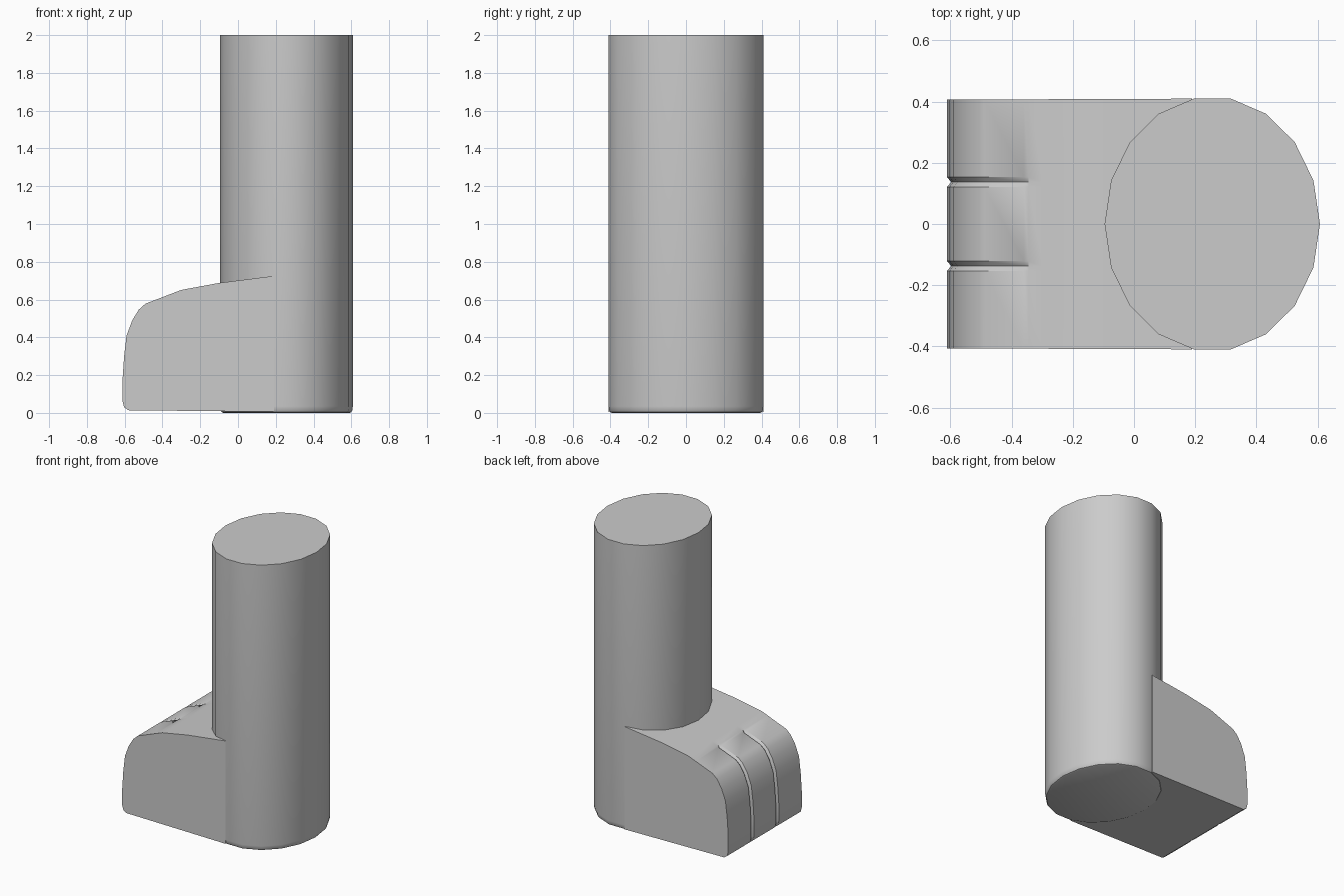
import bpy
import bmesh
from math import cos, sin, radians
from mathutils import Vector

cube = bpy.data.objects.get("Cube")
if cube:
    bpy.data.objects.remove(cube, do_unlink=True)

grey = bpy.data.materials.new("plain grey")
grey.use_nodes = True
colour = (0.6, 0.6, 0.6, 1)
grey.diffuse_color = colour
grey.node_tree.nodes["Principled BSDF"].inputs["Base Color"].default_value = colour


def loft(name, rings):
    """Skin a row of closed rings, capping both ends."""
    bm = bmesh.new()
    rows = [[bm.verts.new(p) for p in ring] for ring in rings]
    for a, b in zip(rows, rows[1:]):
        for i in range(len(a)):
            j = (i + 1) % len(a)
            bm.faces.new((a[i], a[j], b[j], b[i]))
    bm.faces.new(rows[0])
    bm.faces.new(rows[-1])
    bmesh.ops.recalc_face_normals(bm, faces=bm.faces)
    mesh = bpy.data.meshes.new(name)
    bm.to_mesh(mesh)
    bm.free()
    mesh.materials.append(grey)
    obj = bpy.data.objects.new(name, mesh)
    bpy.context.collection.objects.link(obj)
    bpy.ops.object.select_all(action="DESELECT")
    obj.select_set(True)
    bpy.context.view_layer.objects.active = obj
    bpy.ops.object.shade_smooth_by_angle(angle=radians(30))
    return obj


# Leg: tall oval column with a rounded bottom edge
def oval(inset, z):
    return [(0.256 + (0.352 - inset) * cos(radians(20 * i)),
             (0.416 - inset) * sin(radians(20 * i)), z) for i in range(18)]


loft("leg", [oval(0.018, 0), oval(0.009, 0.004), oval(0.003, 0.014),
             oval(0, 0.035), oval(0, 2)])

# Foot: side profile swept across, with creases between the toes
profile = [Vector(p) for p in (
    (0.19, 0.725), (-0.1, 0.688), (-0.3, 0.651), (-0.345, 0.634), (-0.36, 0.628),
    (-0.49, 0.578), (-0.525, 0.547), (-0.56, 0.49), (-0.59, 0.41), (-0.603, 0.3),
    (-0.611, 0.18), (-0.611, 0.06), (-0.603, 0.03), (-0.58, 0.014), (0.19, 0.006))]


def section(y, depth):
    ring = []
    for i, p in enumerate(profile):
        q = p.copy()
        if 4 <= i <= 12:
            along = (profile[i + 1] - profile[i - 1]).normalized()
            q += Vector((-along.y, along.x)) * depth
        ring.append((q.x, y * (1 + 0.01 * p.x), q.y))
    return ring


stations = [(-0.409, 0)]
for side in (-1, 1):
    for offset, depth in ((-0.016, 0), (0, 0.013), (0.016, 0)):
        stations.append((side * 0.138 + offset, depth))
stations.append((0.409, 0))
loft("foot", [section(y, depth) for y, depth in stations])
